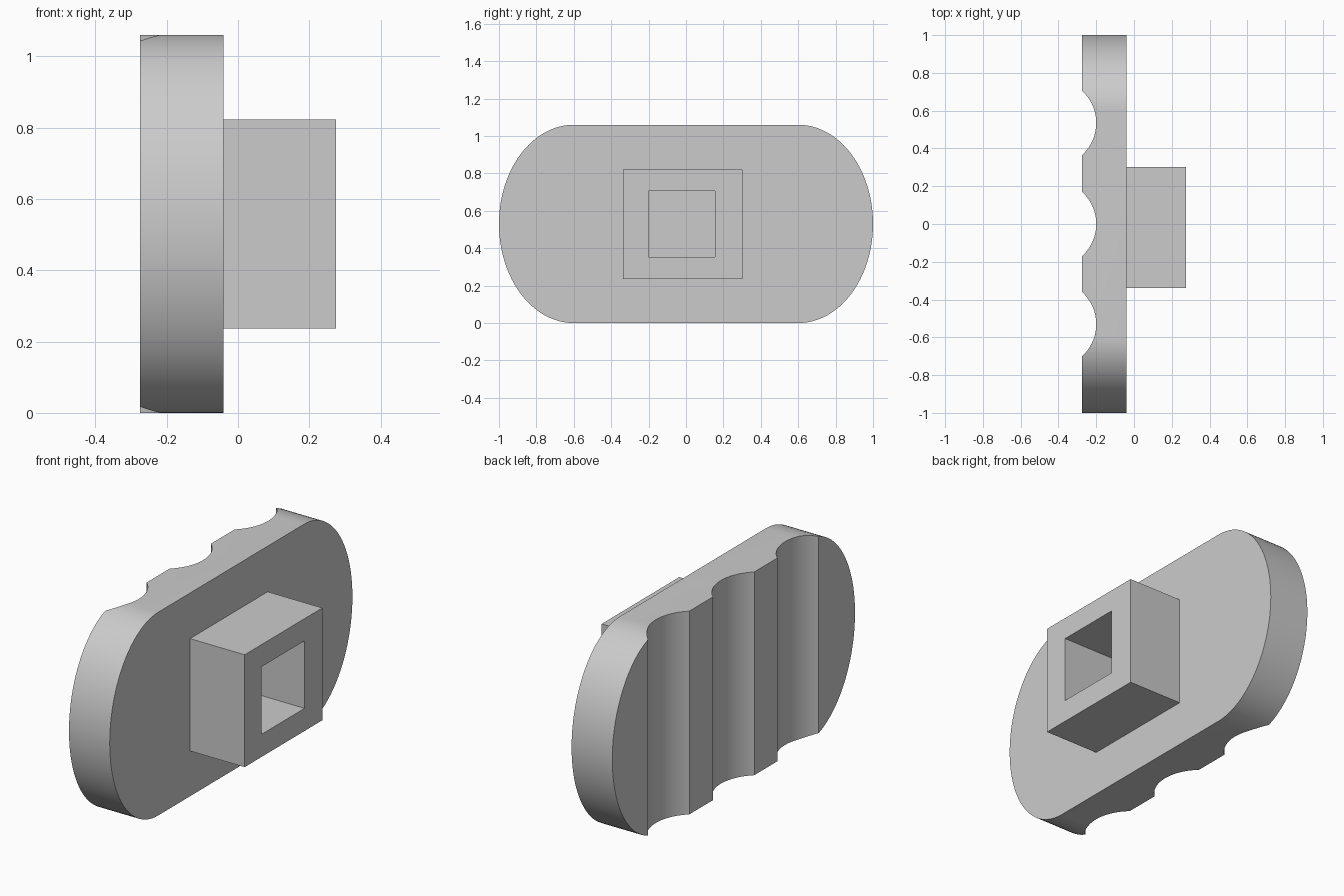
import bpy, bmesh, math
from mathutils import Matrix

cube = bpy.data.objects.get("Cube")
if cube:
    bpy.data.objects.remove(cube, do_unlink=True)

grey = bpy.data.materials.new("plain_grey")
grey.use_nodes = True
colour = (0.6, 0.6, 0.6, 1)
grey.diffuse_color = colour
grey.node_tree.nodes["Principled BSDF"].inputs["Base Color"].default_value = colour


def make_object(name, bm):
    bmesh.ops.recalc_face_normals(bm, faces=bm.faces)
    mesh = bpy.data.meshes.new(name)
    bm.to_mesh(mesh)
    bm.free()
    mesh.materials.append(grey)
    obj = bpy.data.objects.new(name, mesh)
    bpy.context.collection.objects.link(obj)
    return obj


def box(name, low, high):
    bm = bmesh.new()
    bmesh.ops.create_cube(bm, size=1)
    for v in bm.verts:
        v.co = [(a + b) / 2 + c * (b - a) for a, b, c in zip(low, high, v.co)]
    return make_object(name, bm)


def cut(obj, cutter):
    bpy.ops.object.select_all(action='DESELECT')
    bpy.context.view_layer.objects.active = obj
    obj.select_set(True)
    mod = obj.modifiers.new("cut", 'BOOLEAN')
    mod.operation = 'DIFFERENCE'
    mod.solver = 'EXACT'
    mod.object = cutter
    bpy.ops.object.modifier_apply(modifier=mod.name)
    bpy.data.objects.remove(cutter, do_unlink=True)


BACK, FACE, TIP = -0.275, -0.04, 0.275
HALF_HEIGHT, STRAIGHT, END = 0.53, 0.6, 0.4

# Plate: straight middle with half-ellipse ends, extruded along x
bm = bmesh.new()
steps = 48
outline = []
for side in (1, -1):
    for i in range(steps + 1):
        a = math.pi * (i / steps - 0.5)
        outline.append((BACK, side * (STRAIGHT + END * math.cos(a)),
                        HALF_HEIGHT * (1 + side * math.sin(a))))
face = bm.faces.new([bm.verts.new(p) for p in outline])
extruded = bmesh.ops.extrude_face_region(bm, geom=[face])["geom"]
bmesh.ops.translate(bm, vec=(FACE - BACK, 0, 0),
                    verts=[v for v in extruded if isinstance(v, bmesh.types.BMVert)])
plate = make_object("grooved_plate", bm)

# Three upright grooves across the far side
radius = 0.23
for y in (-0.53, 0.0, 0.535):
    bm = bmesh.new()
    bmesh.ops.create_cone(bm, cap_ends=True, segments=96, radius1=radius,
                          radius2=radius, depth=2,
                          matrix=Matrix.Translation((-0.2 - radius, y, HALF_HEIGHT)))
    cut(plate, make_object("groove_cutter", bm))
bpy.ops.object.shade_smooth_by_angle(angle=math.radians(25))

# Square socket standing on the plate
socket = box("square_socket", (FACE, -0.338, 0.236), (TIP, 0.302, 0.822))
cut(socket, box("socket_cutter", (FACE - 0.1, -0.2, 0.354), (TIP + 0.1, 0.156, 0.706)))
